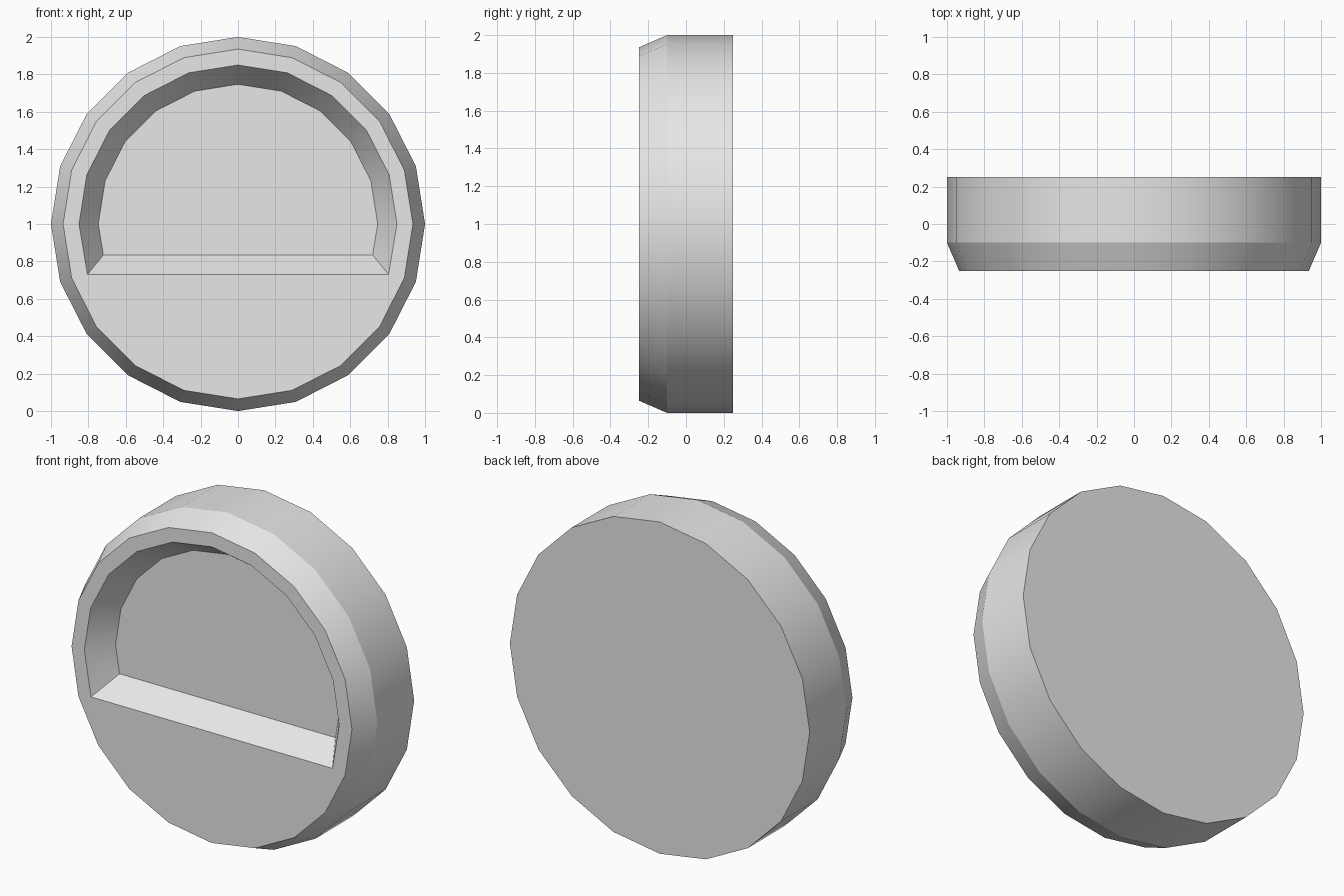
import bpy, bmesh, math

if "Cube" in bpy.data.objects:
    bpy.data.objects.remove(bpy.data.objects["Cube"])

N = 20          # sides of the disc
CZ = 1.0        # height of the disc centre


def polar(bm, i, r, y):
    a = 2 * math.pi * i / N
    return bm.verts.new((r * math.cos(a), y, CZ + r * math.sin(a)))


bm = bmesh.new()

# Outer body: back rim, shoulder and chamfered front rim
back, shoulder, front = [[polar(bm, i, r, y) for i in range(N)]
                         for r, y in ((1.0, 0.25), (1.0, -0.10), (0.935, -0.25))]
for a, b in ((back, shoulder), (shoulder, front)):
    for i in range(N):
        j = (i + 1) % N
        bm.faces.new((a[i], a[j], b[j], b[i]))
bm.faces.new(back)


# Recess outline: an arc closed by a flat ledge at the bottom
def outline(r, y, corner_x, corner_z):
    arc = [polar(bm, i, r, y) for i in range(-1, 12)]
    for v, s in ((arc[0], 1), (arc[-1], -1)):
        v.co.x, v.co.z = s * corner_x, corner_z
    return arc


lip = outline(0.85, -0.25, 0.805, 0.73)
floor = outline(0.747, -0.10, 0.72, 0.835)
n = len(lip)

# Recess walls, ledge and floor
for i in range(n):
    j = (i + 1) % n
    bm.faces.new((lip[i], lip[j], floor[j], floor[i]))
bm.faces.new(floor)

# Front face: band around the arc and the large lower area
for k in range(n - 1):
    i = k - 1
    bm.faces.new((front[i % N], front[(i + 1) % N], lip[k + 1], lip[k]))
bm.faces.new([lip[-1]] + front[11:20] + [lip[0]])

bmesh.ops.recalc_face_normals(bm, faces=bm.faces)
mesh = bpy.data.meshes.new("recessed_disc")
bm.to_mesh(mesh)
bm.free()

disc = bpy.data.objects.new("recessed_disc", mesh)
bpy.context.collection.objects.link(disc)

# Single plain grey colour
grey = bpy.data.materials.new("light_grey")
grey.diffuse_color = (0.8, 0.8, 0.8, 1.0)
grey.use_nodes = True
grey.node_tree.nodes["Principled BSDF"].inputs["Base Color"].default_value = grey.diffuse_color
mesh.materials.append(grey)

# Smooth around the rim, crisp at chamfer and recess edges
bpy.context.view_layer.objects.active = disc
disc.select_set(True)
bpy.ops.object.shade_smooth_by_angle(angle=math.radians(20))
